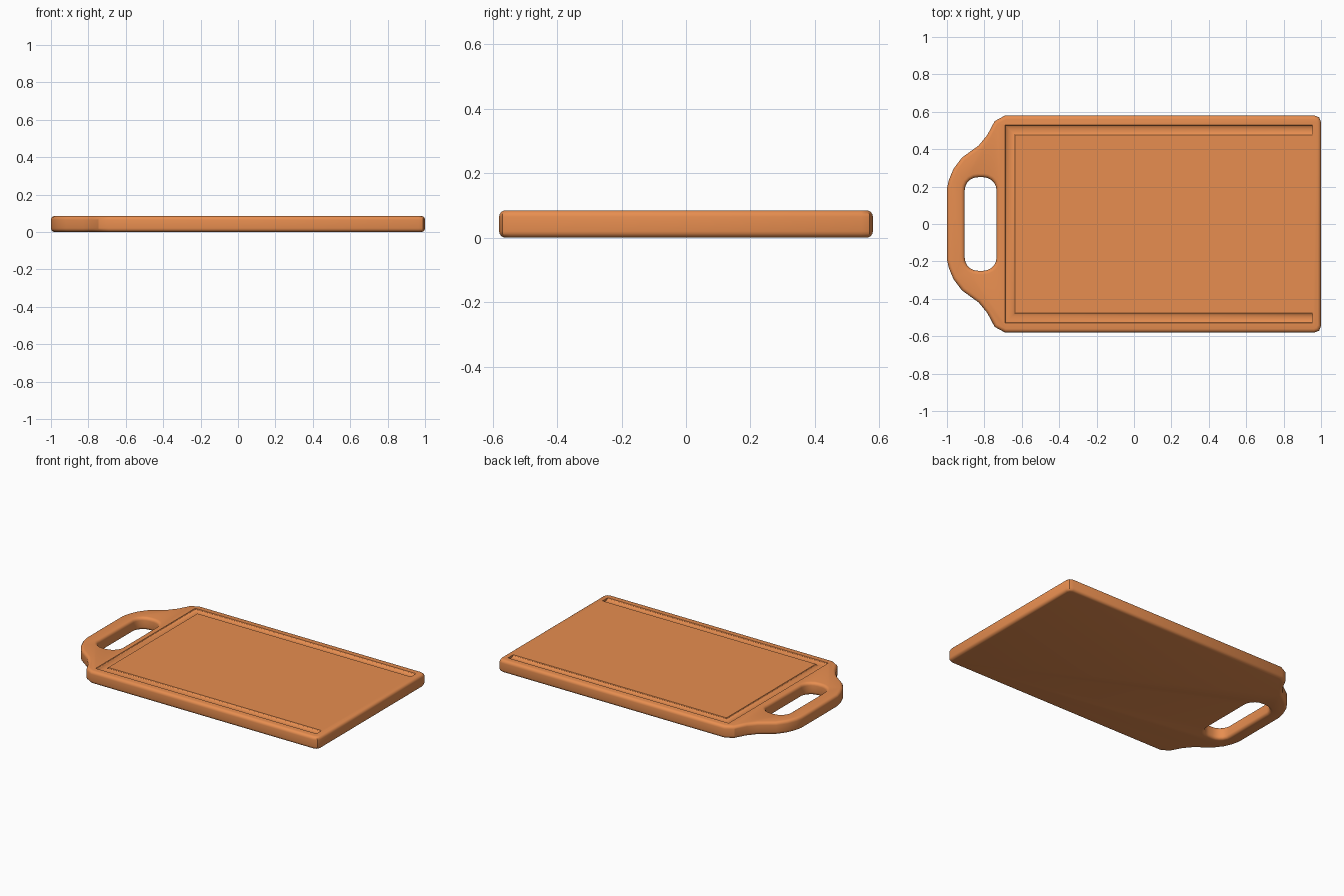
import bpy, bmesh, math

if "Cube" in bpy.data.objects:
    bpy.data.objects.remove(bpy.data.objects["Cube"])

TOP = 0.085
BEVEL = 0.02


def make_object(name, bm):
    bmesh.ops.recalc_face_normals(bm, faces=bm.faces)
    mesh = bpy.data.meshes.new(name)
    bm.to_mesh(mesh)
    bm.free()
    obj = bpy.data.objects.new(name, mesh)
    bpy.context.collection.objects.link(obj)
    return obj


def loft(name, rings):
    """Join equal-sized closed rings of points into a capped solid."""
    bm = bmesh.new()
    loops = [[bm.verts.new(p) for p in ring] for ring in rings]
    n = len(loops[0])
    for a, b in zip(loops, loops[1:]):
        for i in range(n):
            j = (i + 1) % n
            bm.faces.new((a[i], a[j], b[j], b[i]))
    bm.faces.new(loops[0])
    bm.faces.new(loops[-1])
    return make_object(name, bm)


def prism(name, outline, z0, z1):
    return loft(name, [[(x, y, z) for x, y in outline] for z in (z0, z1)])


def apply_modifier(obj, kind, **settings):
    mod = obj.modifiers.new(kind.title(), kind)
    for key, value in settings.items():
        setattr(mod, key, value)
    bpy.ops.object.select_all(action='DESELECT')
    bpy.context.view_layer.objects.active = obj
    obj.select_set(True)
    bpy.ops.object.modifier_apply(modifier=mod.name)


def cut(obj, cutter):
    apply_modifier(obj, 'BOOLEAN', operation='DIFFERENCE', solver='EXACT', object=cutter)
    bpy.data.objects.remove(cutter, do_unlink=True)


# Board outline: upper half from right end to handle tip, mirrored in y
half = [(1.0, 0.545), (0.99, 0.57), (0.965, 0.58), (-0.69, 0.58), (-0.745, 0.55),
        (-0.785, 0.475), (-0.83, 0.42), (-0.92, 0.355), (-0.965, 0.295),
        (-0.99, 0.235), (-1.0, 0.19)]
outline = half + [(x, -y) for x, y in reversed(half)]
board = prism("cutting_board", outline, 0, TOP)

# Handle slot with rounded corners
slot = []
r = 0.07
for k, (sx, sy) in enumerate([(1, 1), (-1, 1), (-1, -1), (1, -1)]):
    for i in range(6):
        a = math.pi / 2 * (k + i / 5)
        slot.append((-0.82 + sx * (0.085 - r) + r * math.cos(a),
                     sy * (0.25 - r) + r * math.sin(a)))
cut(board, prism("slot_cutter", slot, -0.1, 0.2))

# Rounded rims on the outside and around the slot
apply_modifier(board, 'BEVEL', width=BEVEL, segments=4, limit_method='ANGLE',
               angle_limit=math.radians(60), use_clamp_overlap=False)

# U-shaped juice groove, open towards the plain end, mitred at the corners
W, DEPTH = 0.0275, 0.014
section = [(W * math.cos(math.pi * i / 8), TOP - DEPTH * math.sin(math.pi * i / 8))
           for i in range(9)]
section += [(-W, TOP + 0.03), (W, TOP + 0.03)]
path = [(0.955, -0.5025, 0, -1), (-0.6625, -0.5025, -1, -1),
        (-0.6625, 0.5025, -1, 1), (0.955, 0.5025, 0, 1)]
rings = [[(x + dx * o, y + dy * o, z) for o, z in section] for x, y, dx, dy in path]
cut(board, loft("groove_cutter", rings))

# Smooth shading and orange material
bpy.ops.object.select_all(action='DESELECT')
board.select_set(True)
bpy.context.view_layer.objects.active = board
bpy.ops.object.shade_smooth_by_angle(angle=math.radians(30))
mat = bpy.data.materials.new("orange_wood")
mat.diffuse_color = (0.80, 0.27, 0.08, 1)
mat.use_nodes = True
mat.node_tree.nodes["Principled BSDF"].inputs["Base Color"].default_value = mat.diffuse_color
board.data.materials.clear()
board.data.materials.append(mat)
